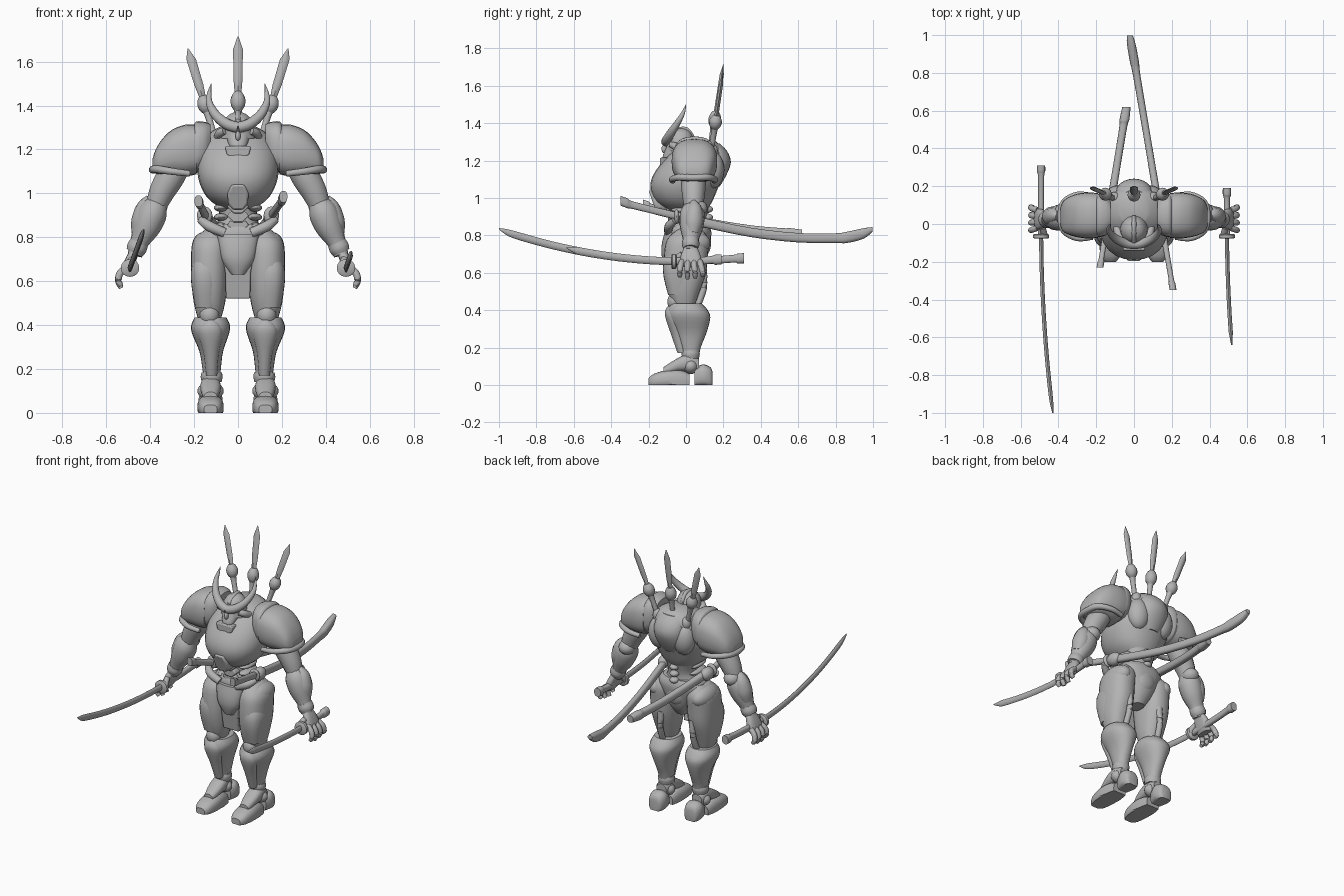
import bpy, bmesh, math
from mathutils import Vector

steel = bpy.data.materials.new("armour_grey")
steel.diffuse_color = (0.45, 0.45, 0.45, 1)


def finish(name, bm, mirror=False, bevel=0, angle=40):
    bmesh.ops.recalc_face_normals(bm, faces=bm.faces)
    me = bpy.data.meshes.new(name)
    bm.to_mesh(me)
    bm.free()
    me.materials.append(steel)
    ob = bpy.data.objects.new(name, me)
    bpy.context.collection.objects.link(ob)
    bpy.ops.object.select_all(action='DESELECT')
    ob.select_set(True)
    bpy.context.view_layer.objects.active = ob
    bpy.ops.object.shade_smooth_by_angle(angle=math.radians(angle))
    if bevel:
        b = ob.modifiers.new("bevel", 'BEVEL')
        b.width, b.segments = bevel, 2
    if mirror:
        ob.modifiers.new("mirror", 'MIRROR')
    return ob


def spline(rows, sub):
    """Catmull-Rom resampling of rows of numbers."""
    out = []
    for i in range(len(rows) - 1):
        p = [rows[max(0, min(len(rows) - 1, i + k))] for k in (-1, 0, 1, 2)]
        for s in range(sub):
            t = s / sub
            out.append([0.5 * (2 * b + (c - a) * t + (2 * a - 5 * b + 4 * c - d) * t * t
                        + (3 * b - a - 3 * c + d) * t ** 3) for a, b, c, d in zip(*p)])
    return out + [list(rows[-1])]


def skin(bm, rings):
    vs = [[bm.verts.new(co) for co in r] for r in rings]
    n = len(vs[0])
    for a, b in zip(vs, vs[1:]):
        for i in range(n):
            bm.faces.new((a[i], a[(i + 1) % n], b[(i + 1) % n], b[i]))
    bm.faces.new(vs[0])
    bm.faces.new(vs[-1])


def loft(name, axis, rows, p=2, mirror=False, sub=3, n=24):
    """Rows: position on axis, centre a, centre b, radius a, radius b."""
    bm, rings = bmesh.new(), []
    for t, ca, cb, ra, rb in spline(rows, sub):
        ring = []
        for i in range(n):
            w = 2 * math.pi * i / n
            c, s = math.cos(w), math.sin(w)
            a = ca + max(ra, .001) * math.copysign(abs(c) ** (2 / p), c)
            b = cb + max(rb, .001) * math.copysign(abs(s) ** (2 / p), s)
            x, y, z = {'x': (t, a, b), 'y': (a, t, b), 'z': (a, b, t)}[axis]
            ring.append((x, y, max(z, 0)))
        rings.append(ring)
    skin(bm, rings)
    return finish(name, bm, mirror)


def tube(name, rows, mirror=False, sub=4, n=14):
    """Rows: x, y, z, radius."""
    bm, rings, pts = bmesh.new(), [], spline(rows, sub)
    for i, r in enumerate(pts):
        d = Vector(pts[min(i + 1, len(pts) - 1)][:3]) - Vector(pts[max(i - 1, 0)][:3])
        q = d.to_track_quat('Z', 'Y')
        rings.append([Vector(r[:3]) + q @ Vector((math.cos(k * 2 * math.pi / n), math.sin(k * 2 * math.pi / n), 0)) * max(r[3], .001)
                      for k in range(n)])
    skin(bm, rings)
    return finish(name, bm, mirror)


def ball(name, centre, size, mirror=False):
    bm = bmesh.new()
    bmesh.ops.create_uvsphere(bm, u_segments=20, v_segments=12, radius=1)
    for v in bm.verts:
        v.co = Vector(centre) + Vector(a * b for a, b in zip(v.co, size))
    return finish(name, bm, mirror)


def plate(name, half, y0, y1, bevel=.006, slope=0):
    """Symmetric plate from a half outline in x and z."""
    pts = half + [(-x, z) for x, z in reversed(half)]
    zt = half[0][1]
    bm = bmesh.new()
    skin(bm, [[(x, y + slope * (zt - z), z) for x, z in pts] for y in (y0, y1)])
    return finish(name, bm, bevel=bevel)


# Feet
loft("toe_armour", 'y', [(-.2, .125, .015, .03, .022), (-.17, .125, .02, .05, .04), (-.1, .125, .025, .06, .055),
     (-.03, .125, .02, .055, .06), (.02, .125, .015, .045, .045)], 2.6, True)
loft("heel", 'y', [(.045, .125, .04, .04, .05), (.09, .125, .05, .055, .06), (.13, .125, .04, .045, .055),
     (.142, .125, .03, .03, .04)], 2.6, True)
loft("instep", 'y', [(-.12, .125, .07, .03, .025), (-.05, .125, .105, .045, .035), (.02, .125, .12, .045, .05),
     (.07, .125, .1, .035, .04)], 2.4, True)
ball("ankle_joint", (.125, .025, .1), (.06, .042, .042), True)
tube("ankle_cuff", [(.12, .025, .14, .045), (.12, .025, .165, .05), (.12, .025, .185, .046)], True)

# Legs
loft("shin", 'z', [(.13, .12, .025, .034, .04), (.2, .12, .025, .042, .054), (.28, .122, .025, .054, .085),
     (.36, .125, .015, .084, .115), (.4, .125, .008, .088, .108), (.435, .125, .0, .072, .085)], 2.2, True)
loft("shin_guard", 'z', [(.17, .12, -.02, .025, .025), (.27, .122, -.045, .035, .035), (.36, .125, -.07, .055, .04),
     (.4, .125, -.075, .045, .035), (.43, .125, -.065, .02, .025)], 2, True)
ball("knee_cap", (.13, -.055, .445), (.045, .045, .05), True)
loft("thigh", 'z', [(.42, .13, -.01, .05, .055), (.5, .13, -.012, .071, .085), (.6, .13, -.005, .082, .112),
     (.7, .13, .0, .084, .117), (.78, .125, .01, .08, .11), (.835, .11, .02, .04, .06)], 2.3, True)
loft("thigh_plate", 'z', [(.48, .145, -.035, .05, .06), (.58, .15, -.035, .062, .085), (.66, .15, -.03, .063, .09),
     (.72, .145, -.02, .045, .07)], 2.5, True)
tube("knee_piston", [(.12, .06, .42, .018), (.115, .095, .52, .018), (.11, .09, .62, .022)], True)
ball("hip_guard", (.15, .02, .76), (.06, .11, .065), True)

# Pelvis and loin plates
loft("pelvis", 'z', [(.62, 0, .02, .04, .05), (.68, 0, .02, .075, .09), (.76, 0, .02, .12, .11), (.82, 0, .02, .15, .115),
     (.86, 0, .02, .12, .1)], 2.4)
plate("loin_cloth", [(.075, .74), (.058, .64), (.055, .52)], -.105, -.085, .006, .15)
loft("groin_guard", 'z', [(.63, 0, -.085, .03, .025), (.69, 0, -.09, .07, .04), (.75, 0, -.085, .085, .045),
     (.815, 0, -.075, .095, .04)], 2)
ball("tail_guard", (0, .1, .77), (.07, .035, .08))

# Waist
loft("waist", 'z', [(.8, 0, .02, .11, .1), (.85, 0, .02, .1, .09), (.9, 0, .025, .085, .085), (.97, 0, .03, .1, .1)], 2.3)
for i in range(3):
    z = .835 + i * .042
    plate("belly_plate", [(.035, z + .04), (.05, z + .02), (.02, z - .01)], -.085 - .01 * i, -.04)
    ball("side_rib", (.075, -.005, z + .015), (.035, .075, .018), True)
    ball("spine_joint", (0, .115, z + .02), (.028, .03, .019))
tube("belt", [(.17, -.06, .88, .018), (.13, -.09, .85, .024), (.06, -.095, .82, .022)], True)
ball("belt_clasp", (.15, .0, .89), (.035, .05, .04), True)

# Chest and back
loft("chest", 'z', [(.93, 0, .01, .075, .1), (.98, 0, -.01, .14, .15), (1.05, 0, -.01, .176, .18), (1.12, 0, .01, .186, .187),
     (1.2, 0, .04, .175, .16), (1.27, 0, .07, .135, .12), (1.31, 0, .075, .07, .075)], 2.2)
plate("sternum_plate", [(.03, 1.04), (.048, 1.0), (.045, .95), (.025, .925)], -.2, -.1, .01, .35)
loft("back_pack", 'z', [(1.06, 0, .15, .05, .03), (1.12, 0, .155, .09, .06), (1.19, 0, .16, .1, .08), (1.25, 0, .155, .09, .065),
     (1.29, 0, .14, .06, .04)], 2)
ball("shoulder_blade", (.085, .14, 1.15), (.07, .065, .1), True)

# Shoulder pads
loft("shoulder_strap", 'x', [(.125, .045, 1.23, .08, .085), (.15, .045, 1.22, .105, .105), (.19, .045, 1.21, .115, .117),
     (.205, .045, 1.2, .1, .1)], 2.6, True)
loft("shoulder_pad", 'x', [(.19, .045, 1.2, .118, .113), (.24, .045, 1.195, .122, .118), (.3, .045, 1.185, .115, .105),
     (.345, .043, 1.165, .1, .083), (.375, .04, 1.145, .08, .055), (.39, .038, 1.125, .045, .03)], 2.6, True)
tube("pad_rim", [(.22, -.07, 1.09, .014), (.3, -.075, 1.1, .016), (.37, -.035, 1.11, .018), (.388, .04, 1.108, .018),
     (.37, .115, 1.11, .018), (.3, .155, 1.1, .016), (.22, .15, 1.09, .014)], True)

# Arms
tube("upper_arm", [(.26, .04, 1.16, .06), (.305, .04, 1.08, .066), (.345, .04, 1.01, .06), (.37, .04, .95, .05)], True)
ball("elbow", (.37, .06, .945), (.05, .055, .045), True)
tube("forearm", [(.35, .04, .97, .035), (.385, .035, .92, .066), (.415, .03, .85, .064), (.45, .025, .775, .042), (.47, .02, .72, .034)], True)
tube("forearm_guard", [(.405, .04, .985, .012), (.42, .045, .94, .042), (.435, .04, .87, .052), (.452, .035, .81, .035)], True)
tube("wrist_cuff", [(.45, .025, .775, .044), (.462, .025, .75, .047), (.472, .025, .73, .04)], True)

# Hands
loft("palm", 'z', [(.63, .512, .025, .02, .05), (.66, .502, .025, .027, .057), (.7, .488, .025, .026, .05), (.735, .472, .025, .024, .035)], 2.6, True)
for i in range(4):
    y = -.03 + i * .037
    drop = .012 * abs(i - 1.3)
    tube("finger", [(.51, y * .85 + .005, .66, .016), (.538, y, .635, .016), (.545, y * 1.1, .6, .015),
         (.532, y * 1.1, .565 + drop, .011)], True)
tube("thumb", [(.485, -.02, .7, .016), (.475, -.055, .67, .017), (.48, -.06, .635, .011)], True)

# Swords in the hands
for side, name, butt, tip in ((-1, "long_sword", .31, -1.0), (1, "short_sword", .19, -.64)):
    x = .492 * side

    def lift(y):
        return .66 + (.17 * y * y if y < 0 else .05 * y)
    loft(name + "_hilt", 'y', [(-.06, x, .662, .017, .02), (butt * .45, x, lift(butt * .45), .015, .02),
         (butt - .05, x, lift(butt), .017, .021), (butt - .035, x, lift(butt), .022, .027), (butt, x, lift(butt) + .002, .022, .027)], 2.4)
    loft(name + "_guard", 'y', [(-.078, x, .66, .034, .034), (-.073, x, .66, .042, .04), (-.057, x, .66, .042, .04),
         (-.052, x, .66, .034, .034)], 2, sub=1)
    rows = []
    for k in range(9):
        y = -.06 + (tip + .06) * k / 8
        r = .021 if k < 8 else .004
        rows.append((y, x + .062 * y * y, lift(y) + (.005 if k == 8 else 0), .011 if k < 8 else .003, r))
    rows.insert(8, (tip + .05, x + .062 * (tip + .05) ** 2, lift(tip + .05), .009, .018))
    loft(name + "_blade", 'y', rows, 1.7, n=12)

# Sheathed swords at the hips
loft("long_scabbard", 'y', [(-.06, .157, .905, .021, .025), (.1, .13, .866, .02, .025), (.35, .088, .815, .019, .025),
     (.6, .046, .787, .019, .025), (.8, .012, .785, .02, .026), (.86, .002, .789, .024, .03), (.95, -.014, .81, .023, .028),
     (.998, -.022, .832, .016, .012)], 2.5)
loft("long_scabbard_hilt", 'y', [(-.35, .207, .985, .018, .026), (-.31, .2, .97, .018, .026), (-.28, .195, .96, .014, .02),
     (-.06, .157, .905, .016, .02)], 2.5)
loft("short_scabbard", 'y', [(-.05, -.15, .9, .022, .025), (.15, -.117, .86, .021, .025), (.35, -.084, .828, .02, .025),
     (.52, -.056, .812, .021, .026), (.55, -.051, .81, .026, .029), (.62, -.04, .808, .022, .022)], 2.5)
loft("short_scabbard_hilt", 'y', [(-.23, -.18, .965, .018, .026), (-.2, -.175, .955, .018, .026), (-.18, -.172, .947, .014, .02),
     (-.05, -.15, .9, .016, .02)], 2.5)
for s, y in ((1, -.05), (-1, -.04)):
    ball("scabbard_guard", (.152 * s, y, .9), (.035, .015, .04))

# Blades on the back
def back_blade(name, base, top, mirror):
    b, t = Vector(base), Vector(top)
    at = lambda f: b.lerp(t, f)
    tube(name + "_handle", [(*at(-.1), .015), (*at(.2), .015), (*at(.33), .02)], mirror)
    tube(name + "_collar", [(*at(.28), .014), (*at(.33), .03), (*at(.39), .034), (*at(.44), .026), (*at(.47), .016)], mirror)
    rows = []
    for f, w in ((.42, .014), (.5, .017), (.6, .021), (.88, .022), (1, .002)):
        p = at(f)
        rows.append((p.z, p.x, p.y, w, .011 if f < 1 else .001))
    loft(name, 'z', rows, 1.4, mirror, sub=1, n=8)


back_blade("centre_back_blade", (0, .125, 1.24), (0, .2, 1.715), False)
back_blade("side_back_blade", (.105, .135, 1.25), (.228, .195, 1.66), True)
ball("blade_socket", (.1, .14, 1.25), (.03, .03, .04), True)

# Head, helmet and horns
loft("neck", 'z', [(1.18, 0, .0, .07, .08), (1.25, 0, .0, .055, .06), (1.3, 0, .0, .05, .06)])
loft("face_mask", 'z', [(1.185, 0, -.1, .025, .025), (1.22, 0, -.085, .042, .04), (1.26, 0, -.065, .052, .045), (1.3, 0, -.05, .055, .045)], 2.2)
plate("chin_guard", [(.06, 1.215), (.05, 1.175), (.022, 1.16)], -.14, -.09, .006)
ball("nose", (0, -.117, 1.262), (.012, .014, .022))
loft("helmet", 'z', [(1.25, 0, -.02, .085, .085), (1.28, 0, -.028, .073, .078), (1.32, 0, -.03, .066, .07), (1.355, 0, -.028, .045, .048),
     (1.372, 0, -.025, .012, .015)])
loft("neck_guard", 'z', [(1.2, 0, .02, .1, .075), (1.235, 0, .015, .095, .075), (1.275, 0, .0, .075, .065)])
tube("helmet_flap", [(.06, -.08, 1.285, .016), (.082, -.055, 1.275, .02), (.09, -.01, 1.25, .022)], True)
loft("helmet_crest", 'y', [(-.1, 0, 1.32, .012, .02), (-.05, 0, 1.358, .014, .018), (.01, 0, 1.36, .012, .016), (.045, 0, 1.31, .01, .02)])
tube("horn", [(0, -.108, 1.3, .025), (.05, -.1, 1.315, .025), (.1, -.075, 1.355, .022), (.13, -.04, 1.41, .016),
     (.131, -.015, 1.455, .01), (.122, 0, 1.5, .001)], True)
